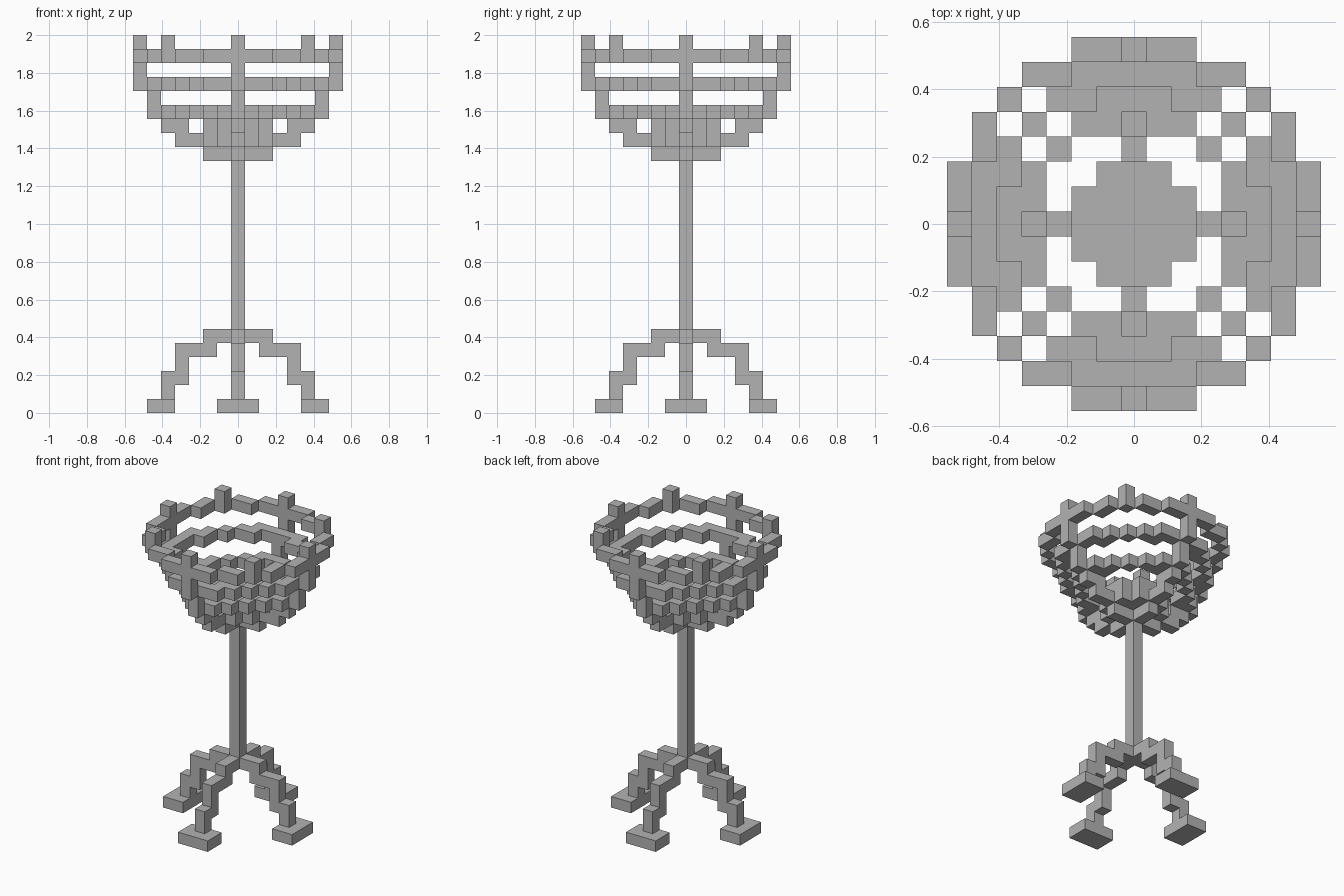
import bpy, bmesh
from mathutils import Vector

if "Cube" in bpy.data.objects:
    bpy.data.objects.remove(bpy.data.objects["Cube"], do_unlink=True)

UNIT = 2 / 27  # edge of one block

iron = bpy.data.materials.new("grey_iron")
iron.use_nodes = True
GREY = (0.45, 0.45, 0.45, 1)
iron.diffuse_color = GREY
iron.node_tree.nodes["Principled BSDF"].inputs["Base Color"].default_value = GREY

AXES = [Vector(d) for d in ((1, 0, 0), (-1, 0, 0), (0, 1, 0), (0, -1, 0), (0, 0, 1), (0, 0, -1))]


def build(name, cells):
    """Make one blocky shell from grid cells, keeping only the outside faces."""
    cells = set(cells)
    bm = bmesh.new()
    for cell in cells:
        centre = Vector(cell) + Vector((0, 0, 0.5))
        for n in AXES:
            if tuple(int(c) for c in Vector(cell) + n) in cells:
                continue
            u = Vector((n.y, n.z, n.x))
            v = n.cross(u)
            corners = [centre + (n + a * u + b * v) / 2
                       for a, b in ((-1, -1), (1, -1), (1, 1), (-1, 1))]
            bm.faces.new([bm.verts.new(c * UNIT) for c in corners])
    bmesh.ops.remove_doubles(bm, verts=bm.verts, dist=0.001)
    bmesh.ops.dissolve_limit(bm, angle_limit=0.01, verts=bm.verts, edges=bm.edges)
    mesh = bpy.data.meshes.new(name)
    bm.to_mesh(mesh)
    bm.free()
    mesh.materials.append(iron)
    obj = bpy.data.objects.new(name, mesh)
    bpy.context.collection.objects.link(obj)


def ring(octant, level):
    """Spread an eighth of a ring around the axis."""
    return [(sx * a, sy * b, level) for i, j in octant for a, b in ((i, j), (j, i))
            for sx in (1, -1) for sy in (1, -1)]


def turn(cells, quarter):
    for _ in range(quarter):
        cells = [(-y, x, z) for x, y, z in cells]
    return cells


# central pole
build("pole", [(0, 0, z) for z in range(5, 19)])

# basket hoops, widening upwards
build("lower_hoop", ring([(0, 5), (1, 5), (1, 4), (2, 4), (3, 3)], 21))
build("middle_hoop", ring([(0, 6), (1, 6), (2, 6), (2, 5), (3, 5), (4, 4)], 23))
build("upper_hoop", ring([(0, 7), (1, 7), (2, 7), (3, 6), (4, 6), (5, 5)], 25))

# round block inside the basket
build("core_block", [(x, y, z) for x in range(-2, 3) for y in range(-2, 3)
                     for z in (19, 20) if abs(x) + abs(y) < 4])

# stepped outline of one rib and one leg: level -> distances from the axis
RIB = {18: (1, 2), 19: (3, 4), 20: (4, 5), 21: (5, 6), 22: (6,), 23: (6, 7),
       24: (7,), 25: (7,), 26: (7,)}
LEG = {5: (1, 2), 4: (2, 3, 4), 3: (4,), 2: (4, 5), 1: (5,)}
rib = [(r, 0, z) for z, radii in RIB.items() for r in radii]
leg = [(r, 0, z) for z, radii in LEG.items() for r in radii]
foot = [(r, y, 0) for r in (5, 6) for y in (-1, 0, 1)]

for q, side in enumerate(("left", "back", "right", "front")):
    build(side + "_rib", turn(rib, q))
    build(side + "_leg", turn(leg + foot, q))
    build(side + "_corner_finial", turn([(5, 5, 26)], q))
